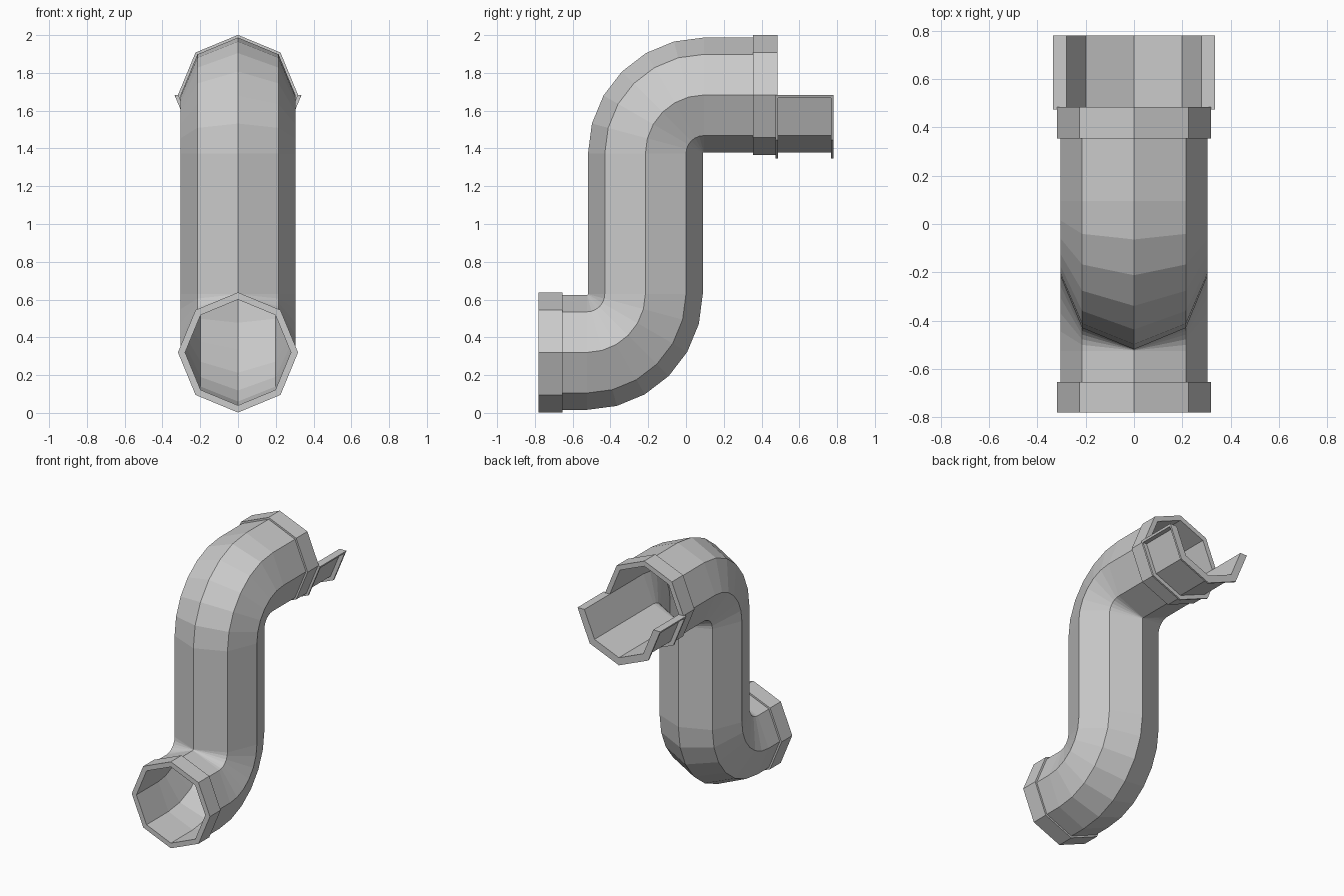
import bpy, bmesh
from math import sin, cos, pi, radians
from mathutils import Vector

if "Cube" in bpy.data.objects:
    bpy.data.objects.remove(bpy.data.objects["Cube"])

INNER, OUTER, FLANGE, RIB = 0.28, 0.304, 0.318, 0.336
LOW_Z, HIGH_Z = 0.32, 1.683
BEND = 0.31
FULL = [i * pi / 4 for i in range(8)]          # whole octagon
HALF = [pi / 2 + i * pi / 4 for i in range(5)]  # lower half only


def ring(y, z, tilt, r, angles):
    """Octagonal section square to a path direction in the YZ plane."""
    up = Vector((0, -sin(tilt), cos(tilt)))
    return [Vector((r * sin(t), y, z)) + up * r * cos(t) for t in angles]


def finish(name, bm):
    bmesh.ops.recalc_face_normals(bm, faces=bm.faces[:])
    me = bpy.data.meshes.new(name)
    bm.to_mesh(me)
    bm.free()
    ob = bpy.data.objects.new(name, me)
    bpy.context.collection.objects.link(ob)
    return ob


def loft(name, rings, full=True):
    """Skin a closed loop of sections; half sections get capped ends."""
    bm = bmesh.new()
    vs = [[bm.verts.new(p) for p in r] for r in rings]
    n = len(rings[0])
    for i, a in enumerate(vs):
        b = vs[(i + 1) % len(vs)]
        for j in range(n if full else n - 1):
            k = (j + 1) % n
            bm.faces.new((a[j], a[k], b[k], b[j]))
    if not full:
        for j in (0, n - 1):
            bm.faces.new([r[j] for r in vs])
    return finish(name, bm)


# S-shaped hollow pipe
path = [(-0.655, LOW_Z, 0)]
steps = [radians(15 * i) for i in range(7)]
yc, zc = -0.215 - BEND, LOW_Z + BEND
path += [(yc + BEND * sin(a), zc - BEND * cos(a), a) for a in steps]
yc, zc = -0.215 + BEND, HIGH_Z - BEND
path += [(yc - BEND * sin(a), zc + BEND * cos(a), a) for a in reversed(steps)]
path.append((0.355, HIGH_Z, 0))
loft("pipe", [ring(*p, OUTER, FULL) for p in path]
     + [ring(*p, INNER, FULL) for p in reversed(path)])


# Collars at both ends
def collar(name, y0, y1, z):
    loft(name, [ring(y, z, 0, r, FULL) for y, r in
                ((y0, FLANGE), (y1, FLANGE), (y1, INNER), (y0, INNER))])


collar("lower_collar", -0.78, -0.655, LOW_Z)
collar("upper_collar", 0.355, 0.485, HIGH_Z)

# Open half-pipe spout with raised end ribs
Y0, Y1, Y2, Y3 = 0.474, 0.487, 0.767, 0.78
profile = [(Y0, RIB), (Y1, RIB), (Y1, OUTER), (Y2, OUTER),
           (Y2, RIB), (Y3, RIB), (Y3, INNER), (Y0, INNER)]
loft("spout", [ring(y, HIGH_Z, 0, r, HALF) for y, r in profile], full=False)

# Lips along the spout's upper edges
for side, label in ((1, "right"), (-1, "left")):
    bm = bmesh.new()
    section = [(OUTER, 0), (RIB, 0), (RIB - 0.006, -0.015), (OUTER - 0.006, -0.015)]
    a, b = [[bm.verts.new((side * x, y, HIGH_Z + z)) for x, z in section]
            for y in (Y1, Y2)]
    bm.faces.new(a)
    bm.faces.new(b)
    for j in range(4):
        k = (j + 1) % 4
        bm.faces.new((a[j], a[k], b[k], b[j]))
    finish("spout_lip_" + label, bm)
